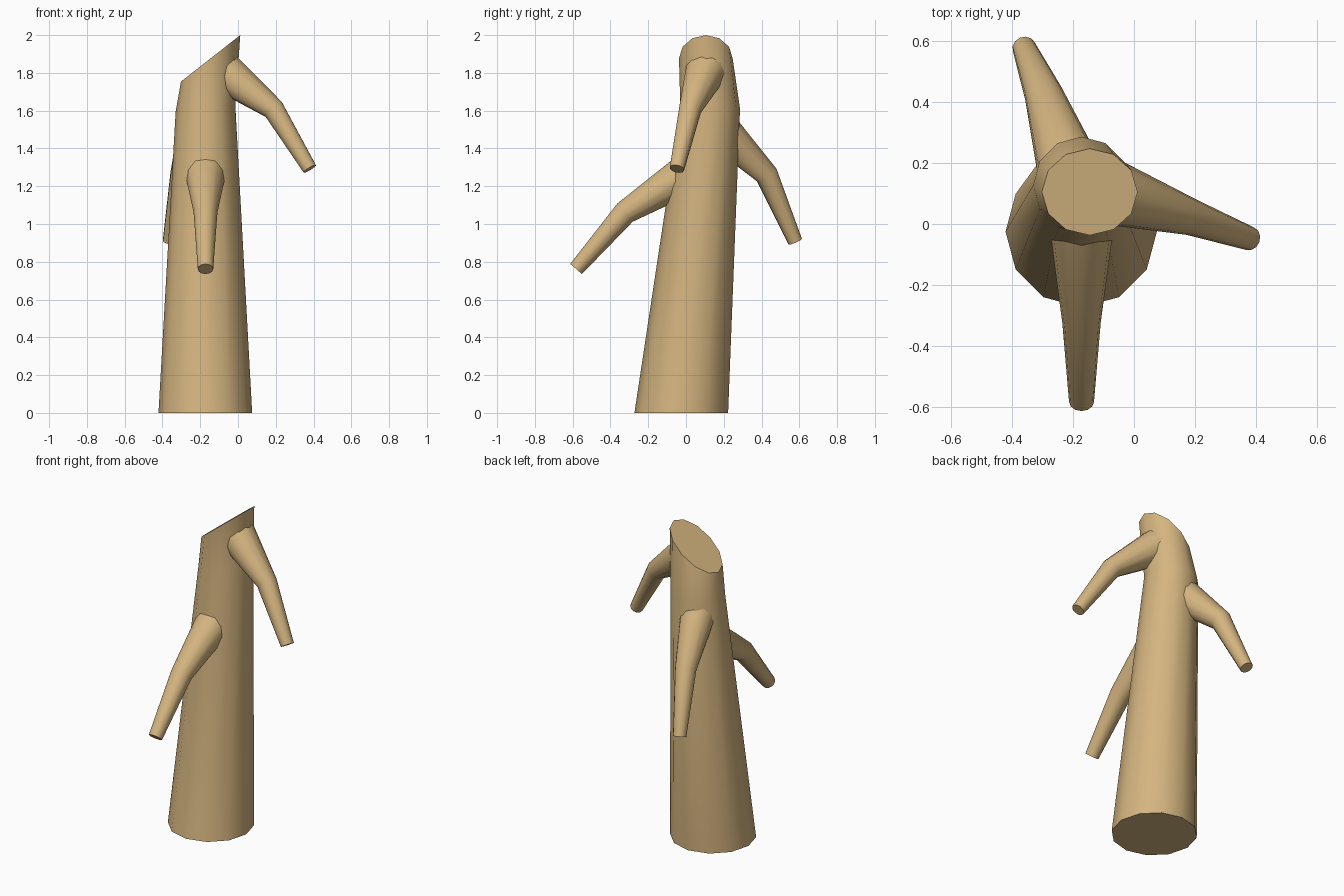
import bpy
from math import sin, cos, tau, radians
from mathutils import Vector

if "Cube" in bpy.data.objects:
    bpy.data.objects.remove(bpy.data.objects["Cube"])

SIDES = 12
bark = bpy.data.materials.new("bark")
bark.diffuse_color = (0.66, 0.46, 0.215, 1)
bark.use_nodes = True
bark.node_tree.nodes["Principled BSDF"].inputs["Base Color"].default_value = bark.diffuse_color


def loft(name, rings):
    """Closed tube through equal-sized rings of points."""
    n = SIDES
    faces = [tuple(range(n))[::-1], tuple(range((len(rings) - 1) * n, len(rings) * n))]
    for r in range(len(rings) - 1):
        for i in range(n):
            j = (i + 1) % n
            faces.append((r * n + i, r * n + j, (r + 1) * n + j, (r + 1) * n + i))
    mesh = bpy.data.meshes.new(name)
    mesh.from_pydata([p for ring in rings for p in ring], [], faces)
    mesh.materials.append(bark)
    obj = bpy.data.objects.new(name, mesh)
    bpy.context.collection.objects.link(obj)
    bpy.ops.object.select_all(action='DESELECT')
    obj.select_set(True)
    bpy.context.view_layer.objects.active = obj
    bpy.ops.object.shade_smooth_by_angle(angle=radians(40))
    return obj


def ring(center, u, v):
    angles = [tau * i / SIDES for i in range(SIDES)]
    return [Vector(center) + u * cos(a) + v * sin(a) for a in angles]


def branch(name, points, radii):
    """Tapered limb with mitred ring at the elbow."""
    p = [Vector(q) for q in points]
    d1, d2 = (p[1] - p[0]).normalized(), (p[2] - p[1]).normalized()
    rings = []
    for c, axis, r in zip(p, (d1, (d1 + d2).normalized(), d2), radii):
        side = axis.cross(Vector((0, 0, 1))).normalized()
        up = side.cross(axis)
        rings.append(ring(c, side * r, up * r))
    return loft(name, rings)


# Leaning trunk with a slanted cut at the top
trunk_rings = [
    ((-0.173, -0.025, 0), (0.248, 0, 0), 0.248),
    ((-0.172, 0.128, 1.61), (0.158, 0, 0.015), 0.158),
    ((-0.145, 0.105, 1.877), (0.157, 0, 0.123), 0.142),
]
loft("trunk", [ring(c, Vector(u), Vector((0, ry, 0))) for c, u, ry in trunk_rings])

# Three drooping branches, rooted inside the trunk
branch("front_branch",
       [(-0.172, 0.0, 1.262), (-0.172, -0.323, 1.06), (-0.172, -0.582, 0.762)],
       (0.107, 0.063, 0.041))
branch("right_branch",
       [(-0.08, 0.105, 1.81), (0.188, 0.022, 1.608), (0.38, -0.048, 1.292)],
       (0.110, 0.060, 0.039))
branch("back_branch",
       [(-0.21, 0.17, 1.515), (-0.297, 0.427, 1.26), (-0.36, 0.578, 0.907)],
       (0.107, 0.063, 0.039))
